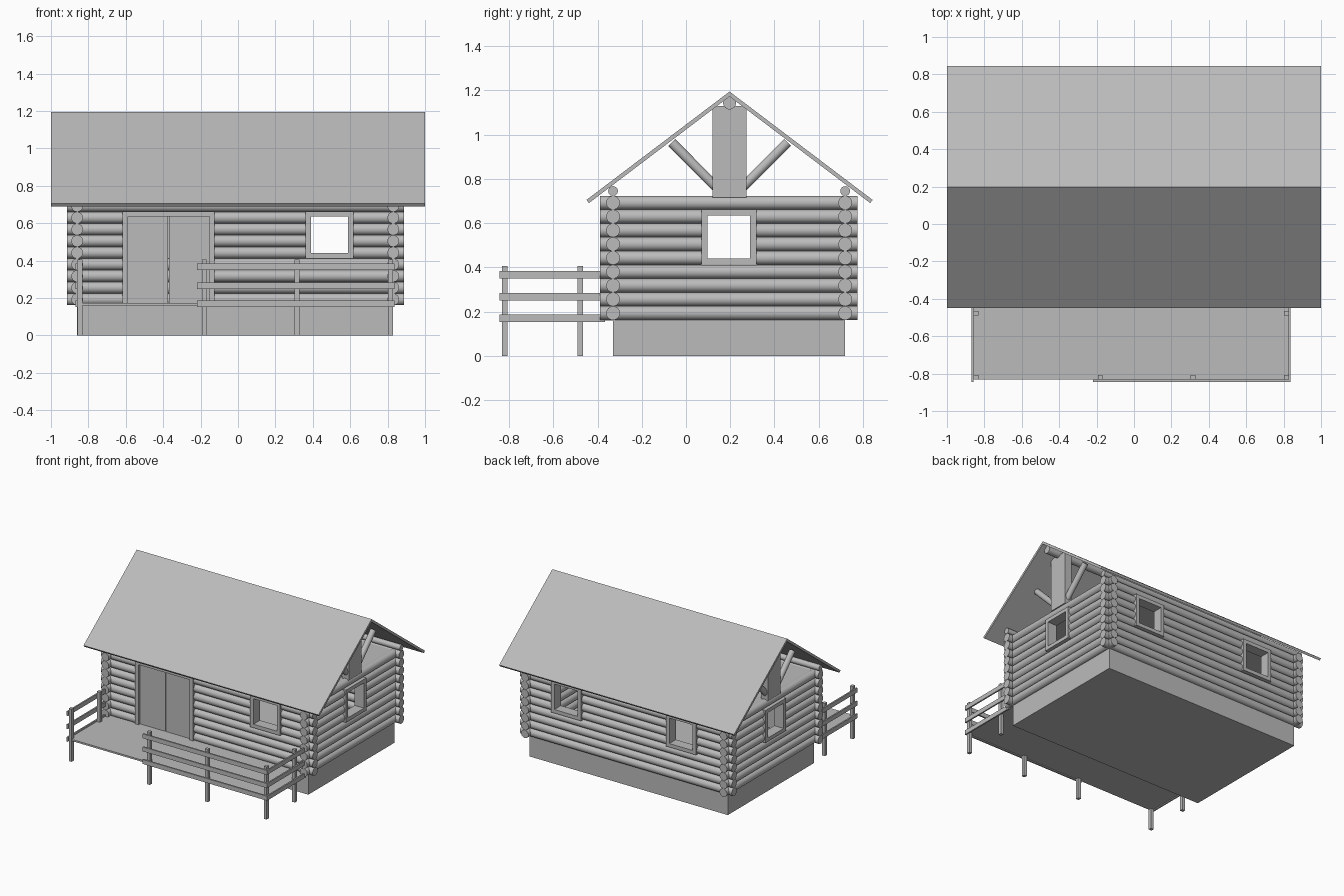
import bpy, math
from mathutils import Vector, Matrix

if "Cube" in bpy.data.objects:
    bpy.data.objects.remove(bpy.data.objects["Cube"])

grey = bpy.data.materials.new("plain_grey")
grey.use_nodes = True
COLOUR = (0.5, 0.5, 0.5, 1)
grey.diffuse_color = COLOUR
grey.node_tree.nodes["Principled BSDF"].inputs["Base Color"].default_value = COLOUR

LEFT, RIGHT = 0.83, -0.86          # end wall centrelines in x
FRONT, BACK = -0.33, 0.72          # long wall centrelines in y
RIDGE_Y, RIDGE_Z = 0.197, 1.195
LOG_R, FIRST, ROWS = 0.0312, 0.193, 9


def box(name, lo, hi):
    """Axis-aligned box between two corners."""
    lo, hi = Vector(lo), Vector(hi)
    bpy.ops.mesh.primitive_cube_add(size=1)
    ob = bpy.context.object
    ob.name = name
    ob.data.transform(Matrix.Translation((lo + hi) / 2) @ Matrix.Diagonal((hi - lo).to_4d()))
    ob.data.materials.append(grey)
    return ob


def log(name, a, b, r=LOG_R):
    """Round log running between two points."""
    a, b = Vector(a), Vector(b)
    bpy.ops.mesh.primitive_cylinder_add(vertices=24, radius=r, depth=(b - a).length)
    ob = bpy.context.object
    ob.name = name
    turn = (b - a).to_track_quat("Z", "Y").to_matrix().to_4x4()
    ob.data.transform(Matrix.Translation((a + b) / 2) @ turn)
    bpy.ops.object.shade_smooth_by_angle(angle=math.radians(40))
    ob.data.materials.append(grey)
    return ob


def wall(name, along_x, offset, start, end, openings):
    """Stack of logs; openings are (from, to, first row, last row)."""
    for row in range(ROWS):
        z = FIRST + 2 * LOG_R * row
        cuts = sorted(o for o in openings if o[2] <= row <= o[3])
        stops = [start] + [v for o in cuts for v in o[:2]] + [end]
        for s, e in zip(stops[::2], stops[1::2]):
            a, b = ((s, offset, z), (e, offset, z)) if along_x else ((offset, s, z), (offset, e, z))
            log(name + "_log", a, b)


def frame(name, along_x, offset, s, e, z0, z1, sill=True, t=0.028, depth=0.04):
    """Rectangular timber surround set through a wall."""
    parts = [(s, s + t, z0, z1), (e - t, e, z0, z1), (s + t, e - t, z1 - t, z1)]
    if sill:
        parts.append((s + t, e - t, z0, z0 + t))
    for p, q, lo, hi in parts:
        if along_x:
            box(name, (p, offset - depth, lo), (q, offset + depth, hi))
        else:
            box(name, (offset - depth, p, lo), (offset + depth, q, hi))


# Foundation, attic floor and deck
box("foundation", (RIGHT, FRONT, 0), (LEFT, BACK, 0.163))
box("attic_floor", (RIGHT, FRONT, 0.7), (LEFT, BACK, 0.718))
box("deck", (-0.86, -0.832, 0.16), (LEFT, FRONT, 0.173))

# Log walls with openings
window_front, window_back = (0.362, 0.617), (-0.617, -0.362)
window_end, door = (0.07, 0.318), (-0.617, -0.125)
wall("front_wall", True, FRONT, -0.915, 0.888, [(*window_front, 4, 7), (*door, 0, 7)])
wall("back_wall", True, BACK, -0.915, 0.888, [(*window_front, 4, 7), (*window_back, 4, 7)])
for x, side in ((LEFT, "left"), (RIGHT, "right")):
    wall(side + "_wall", False, x, -0.388, 0.775, [(*window_end, 4, 7)])
    frame(side + "_window_frame", False, x, *window_end, 0.412, 0.662)
frame("front_window_frame", True, FRONT, *window_front, 0.412, 0.664)
for span in (window_front, window_back):
    frame("back_window_frame", True, BACK, *span, 0.412, 0.664)

# Double door
frame("door_frame", True, FRONT, *door, 0.163, 0.664, sill=False)
for s, e in ((-0.589, -0.373), (-0.369, -0.153)):
    box("door_leaf", (s, FRONT - 0.02, 0.173), (e, FRONT + 0.01, 0.636))

# Roof beams
for y in (FRONT, BACK):
    log("eave_beam", (-0.915, y, 0.745), (0.888, y, 0.745), 0.022)
log("ridge_beam", (-0.96, RIDGE_Y, 1.143), (0.96, RIDGE_Y, 1.143), 0.029)

# Gable posts and slanting braces
for x in (LEFT, RIGHT):
    box("gable_post", (x - 0.03, RIDGE_Y - 0.077, 0.715), (x + 0.03, RIDGE_Y + 0.077, 1.13))
    for s in (-1, 1):
        log("gable_brace", (x, RIDGE_Y + s * 0.05, 0.752), (x, RIDGE_Y + s * 0.262, 0.965), 0.022)

# Roof planks on both slopes
PLANKS, RUN, DROP, THICK = 13, 0.647, 0.49, 0.018
slope, length = math.atan2(DROP, RUN), math.hypot(RUN, DROP)
step = length / PLANKS
for s in (-1, 1):
    place = Matrix.Translation((0, RIDGE_Y, RIDGE_Z)) @ Matrix.Rotation(-s * slope, 4, "X")
    for i in range(PLANKS):
        near, far = sorted((s * i * step, s * (i + 1) * step))
        plank = box("roof_plank", (-1, near, -THICK), (1, far, 0))
        plank.data.transform(place)

# Deck posts and railings
HALF = 0.0125
for x, y in ((-0.845, -0.82), (-0.18, -0.82), (0.315, -0.82), (0.815, -0.82),
             (-0.845, -0.478), (0.815, -0.478)):
    box("deck_post", (x - HALF, y - HALF, 0), (x + HALF, y + HALF, 0.405))
for z in (0.152, 0.249, 0.35):
    box("front_rail", (-0.22, -0.844, z), (0.838, -0.832, z + 0.034))
    for x in (-0.869, 0.827):
        box("side_rail", (x, -0.844, z), (x + 0.011, -0.367, z + 0.034))
